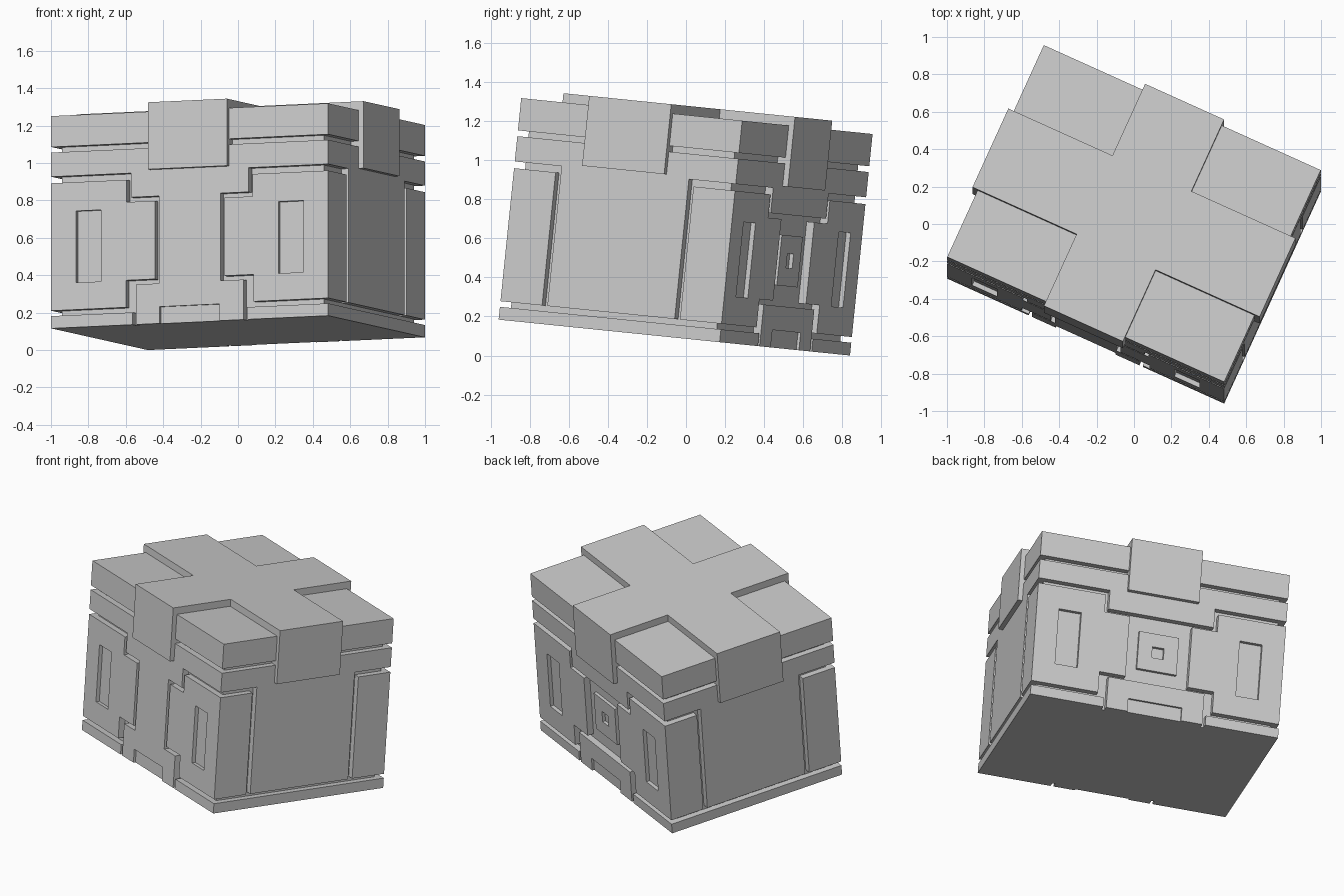
import bpy
import bmesh
from math import radians
from mathutils import Matrix

cube = bpy.data.objects.get("Cube")
if cube:
    bpy.data.objects.remove(cube, do_unlink=True)

# One plain grey for the whole crate
grey = bpy.data.materials.new("light_grey")
grey.use_nodes = True
COLOUR = (0.6, 0.6, 0.6, 1)
grey.diffuse_color = COLOUR
grey.node_tree.nodes["Principled BSDF"].inputs["Base Color"].default_value = COLOUR

# The crate lies turned and tipped
POSE = (Matrix.Translation((0, -0.06, 0.092))
        @ Matrix.Rotation(radians(-5.83), 4, 'X')
        @ Matrix.Rotation(radians(-24.4), 4, 'Z'))

HX, HY = 0.813, 0.625      # half width and half depth
GROOVE = 0.043             # groove depth
IX, IY = HX - GROOVE, HY - GROOVE
TOP, STRAP_TOP = 1.141, 1.188


def prism(name, outline, y0, y1):
    """Extrude an (x, z) outline from y0 to y1."""
    bm = bmesh.new()
    face = bm.faces.new([bm.verts.new((x, y0, z)) for x, z in outline])
    out = bmesh.ops.extrude_face_region(bm, geom=[face])
    for v in out["geom"]:
        if isinstance(v, bmesh.types.BMVert):
            v.co.y = y1
    bmesh.ops.recalc_face_normals(bm, faces=bm.faces[:])
    mesh = bpy.data.meshes.new(name)
    bm.to_mesh(mesh)
    bm.free()
    mesh.materials.append(grey)
    ob = bpy.data.objects.new(name, mesh)
    bpy.context.collection.objects.link(ob)
    ob.matrix_world = POSE
    return ob


def box(name, x0, x1, y0, y1, z0, z1):
    return prism(name, [(x0, z0), (x1, z0), (x1, z1), (x0, z1)], y0, y1)


def cut(ob, *size):
    """Subtract a box from a part."""
    cutter = box("cutter", *size)
    cutter.hide_render = True
    mod = ob.modifiers.new("recess", 'BOOLEAN')
    mod.operation = 'DIFFERENCE'
    mod.solver = 'EXACT'
    mod.object = cutter
    bpy.context.view_layer.objects.active = ob
    bpy.ops.object.modifier_apply(modifier=mod.name)
    bpy.data.objects.remove(cutter, do_unlink=True)


def mirrored(half):
    return half + [(-x, z) for x, z in reversed(half)]


# Body and its full-width layers
box("core", -IX, IX, -IY, IY, 0, TOP - 0.02)
box("upper_band", -HX, HX, -HY, HY, 0.815, 0.945)
box("lid", -HX, HX, -HY, HY, 0.975, TOP)

# Crossed straps over the lid
S, P = 0.232, 0.03
box("strap_across", -HX - P, HX + P, -S, S, 0.828, STRAP_TOP)
box("strap_along", -S, S, -HY - P, HY + P, 0.828, STRAP_TOP)

# Stepped panel outline, shared by all four corners
PANEL = [(HX, 0.095), (0.375, 0.095), (0.375, 0.24), (0.205, 0.24),
         (0.205, 0.66), (0.37, 0.66), (0.37, 0.78), (HX, 0.78)]

for sx, side in ((1, "left"), (-1, "right")):
    box(side + "_base", sx * 0.335, sx * HX, -HY, HY, 0, 0.066)
    box(side + "_side_panel", sx * (IX - 0.02), sx * HX, -0.36, 0.36, 0.095, 0.83)
    for sy, end in ((-1, "front"), (1, "back")):
        panel = prism(f"{end}_{side}_panel", [(sx * x, z) for x, z in PANEL],
                      sy * 0.39, sy * HY)
        cut(panel, sx * 0.52, sx * 0.667, sy * (HY - 0.025), sy * (HY + 0.1),
            0.24, 0.625)

# Frames between the panels: a full column in front, open at the back
DIP = [(0.345, 0.685), (0.345, 0.83)]
FOOT = [(0.315, 0), (0.315, 0.215)]
COLUMN = [(0.18, 0.215), (0.18, 0.685)]
front = prism("front_frame", mirrored(FOOT + COLUMN + DIP), -IY + 0.02, -HY)
prism("back_upper_frame", mirrored(DIP), IY - 0.02, HY)
back = prism("back_foot", mirrored(FOOT), IY - 0.02, HY)
for ob, sy in ((front, -1), (back, 1)):
    cut(ob, -0.176, 0.176, sy * (HY - 0.015), sy * (HY + 0.1), -0.1, 0.09)

# Square plate with a small hole on the back
plate = box("back_plate", -0.13, 0.13, IY - 0.02, HY - 0.022, 0.32, 0.58)
cut(plate, -0.038, 0.038, IY - 0.01, HY + 0.1, 0.412, 0.488)
